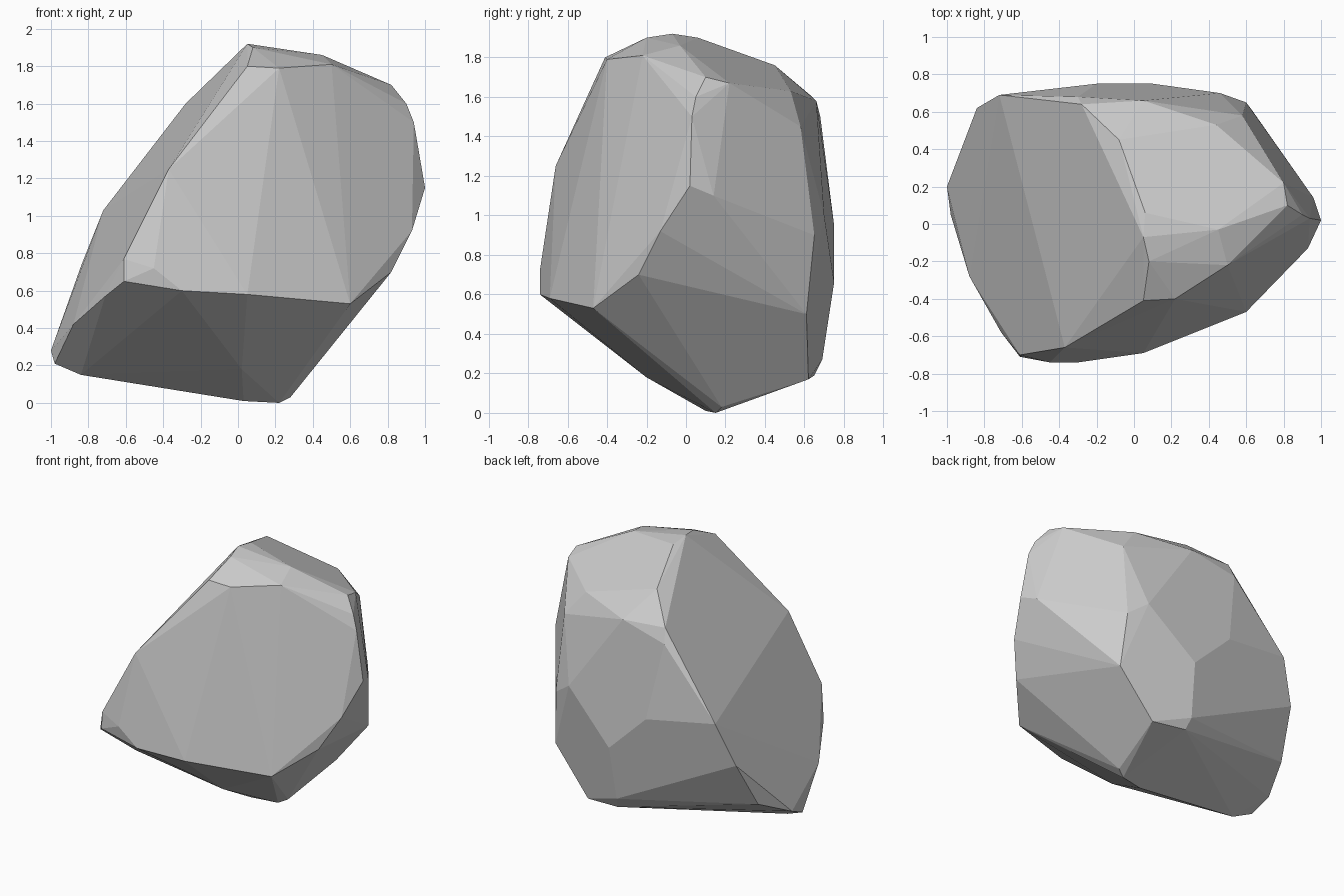
import bpy, bmesh, math

# Key corners of the boulder; its faceted skin is their convex hull
base = [(.22, .15, 0), (.03, .1, .01), (.28, .18, .03), (.36, .62, .17), (.1, .65, .19),
        (-.84, .02, .15), (-.98, .05, .21), (-.9, .45, .4), (.02, -.2, .18)]
lower_front = [(.6, -.47, .53), (.05, -.69, .58), (-.3, -.74, .6), (-.45, -.74, .72),
               (-.61, -.71, .65), (-.71, -.58, .57), (-.88, -.28, .42), (-1, .2, .28)]
middle = [(.82, -.24, .7), (.93, -.13, .92), (1, .02, 1.15), (.96, .14, 1.1), (.63, .61, .5),
          (.6, .65, .9), (.46, .7, 1), (.1, .75, .66), (-.2, .75, .95), (-.72, .69, 1.03),
          (-.84, .62, .73), (.08, .69, .27)]
upper = [(-.61, -.7, .77), (-.37, -.66, 1.25), (.05, -.41, 1.8), (.22, -.4, 1.79),
         (.5, -.22, 1.81), (.94, .03, 1.5), (.9, .05, 1.6), (.82, .1, 1.7), (.8, .22, 1.67),
         (.58, .58, 1.45), (.44, .53, 1.63), (.05, .66, 1.58), (-.3, .68, 1.5), (-.28, .64, 1.6)]
top = [(.05, -.07, 1.92), (.08, -.2, 1.9), (.06, .06, 1.9), (.45, -.03, 1.86), (-.08, .45, 1.76)]

bm = bmesh.new()
for p in base + lower_front + middle + upper + top:
    bm.verts.new(p)
hull = bmesh.ops.convex_hull(bm, input=bm.verts)
bmesh.ops.delete(bm, geom=list({g for g in hull["geom_interior"] if isinstance(g, bmesh.types.BMVert)}),
                 context='VERTS')

# Merge nearly flat neighbours into broad facets
bmesh.ops.dissolve_limit(bm, angle_limit=math.radians(4), verts=bm.verts, edges=bm.edges)
bmesh.ops.recalc_face_normals(bm, faces=bm.faces)

mesh = bpy.data.meshes.new("boulder")
bm.to_mesh(mesh)
bm.free()
boulder = bpy.data.objects.new("boulder", mesh)
bpy.context.collection.objects.link(boulder)
